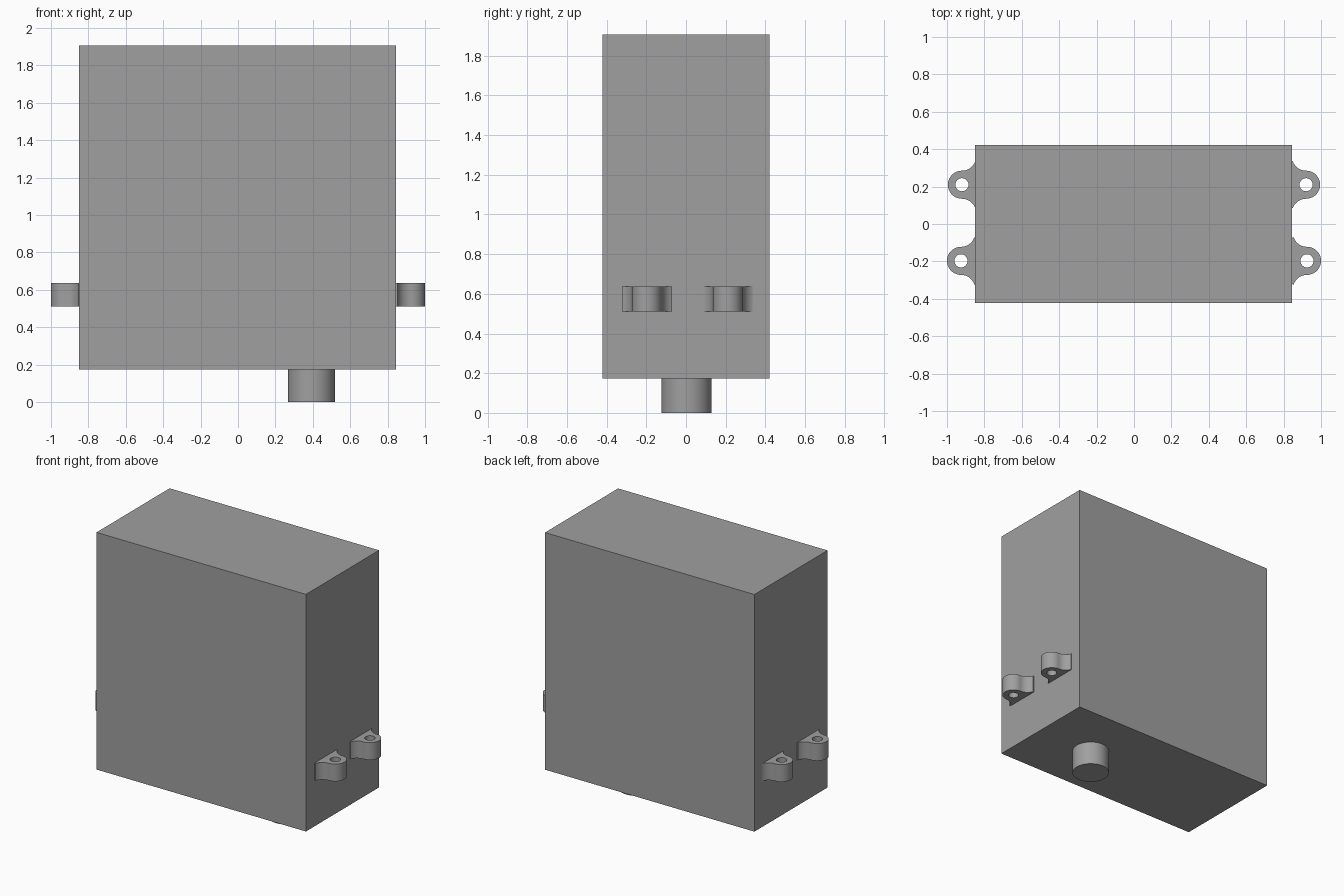
import bpy, bmesh, math

if "Cube" in bpy.data.objects:
    bpy.data.objects.remove(bpy.data.objects["Cube"])

grey = bpy.data.materials.new("plain grey")
grey.diffuse_color = (0.35, 0.35, 0.35, 1)
grey.use_nodes = True
grey.node_tree.nodes["Principled BSDF"].inputs["Base Color"].default_value = grey.diffuse_color


def finish(name, bm, smooth=False):
    bmesh.ops.recalc_face_normals(bm, faces=bm.faces)
    mesh = bpy.data.meshes.new(name)
    bm.to_mesh(mesh)
    bm.free()
    mesh.materials.append(grey)
    obj = bpy.data.objects.new(name, mesh)
    bpy.context.collection.objects.link(obj)
    if smooth:
        bpy.ops.object.select_all(action='DESELECT')
        obj.select_set(True)
        bpy.context.view_layer.objects.active = obj
        bpy.ops.object.shade_smooth_by_angle(angle=math.radians(35))
    return obj


def arc(cx, cy, r, start, end, n):
    angles = [math.radians(start + (end - start) * i / n) for i in range(n + 1)]
    return [(cx + r * math.cos(a), cy + r * math.sin(a)) for a in angles]


def mounting_lug(name, side, x, y, wall):
    """Rounded ear with flared root and a vertical through hole."""
    r, flare, hole = 0.075, 0.075, 0.035
    z0, z1 = 0.51, 0.636
    root = wall - x
    outline = [(root, -0.125)]
    outline += arc(0, -r - flare, flare, 161, 90, 10)
    outline += arc(0, 0, r, -90, 90, 28)[1:]
    outline += arc(0, r + flare, flare, 270, 199, 10)[1:]
    outline += [(root, 0.125)]
    bm = bmesh.new()
    edges = []
    for loop in (outline, arc(0, 0, hole, 0, 360, 32)[:-1]):
        vs = [bm.verts.new((side * (x + px), y + py, z0)) for px, py in loop]
        edges += [bm.edges.new((vs[i - 1], vs[i])) for i in range(len(vs))]
    bmesh.ops.triangle_fill(bm, edges=edges, use_beauty=True)
    ext = bmesh.ops.extrude_face_region(bm, geom=bm.faces[:], use_keep_orig=True)
    top = [v for v in ext["geom"] if isinstance(v, bmesh.types.BMVert)]
    bmesh.ops.translate(bm, verts=top, vec=(0, 0, z1 - z0))
    finish(name, bm, smooth=True)


# Main housing
bm = bmesh.new()
bmesh.ops.create_cube(bm, size=1)
bmesh.ops.scale(bm, verts=bm.verts, vec=(1.694, 0.844, 1.734))
bmesh.ops.translate(bm, verts=bm.verts, vec=(-0.002, 0, 0.173 + 0.867))
finish("housing", bm)

# Round connector under the housing
bm = bmesh.new()
bmesh.ops.create_cone(bm, cap_ends=True, segments=64, radius1=0.126, radius2=0.126, depth=0.173)
bmesh.ops.translate(bm, verts=bm.verts, vec=(0.393, 0.002, 0.0865))
finish("bottom_connector", bm, smooth=True)

# Two mounting lugs on each side
for side, label, wall in ((1, "right", 0.845), (-1, "left", 0.849)):
    mounting_lug(f"{label}_front_lug", side, 0.925, -0.197, wall)
    mounting_lug(f"{label}_back_lug", side, 0.92, 0.21, wall)
